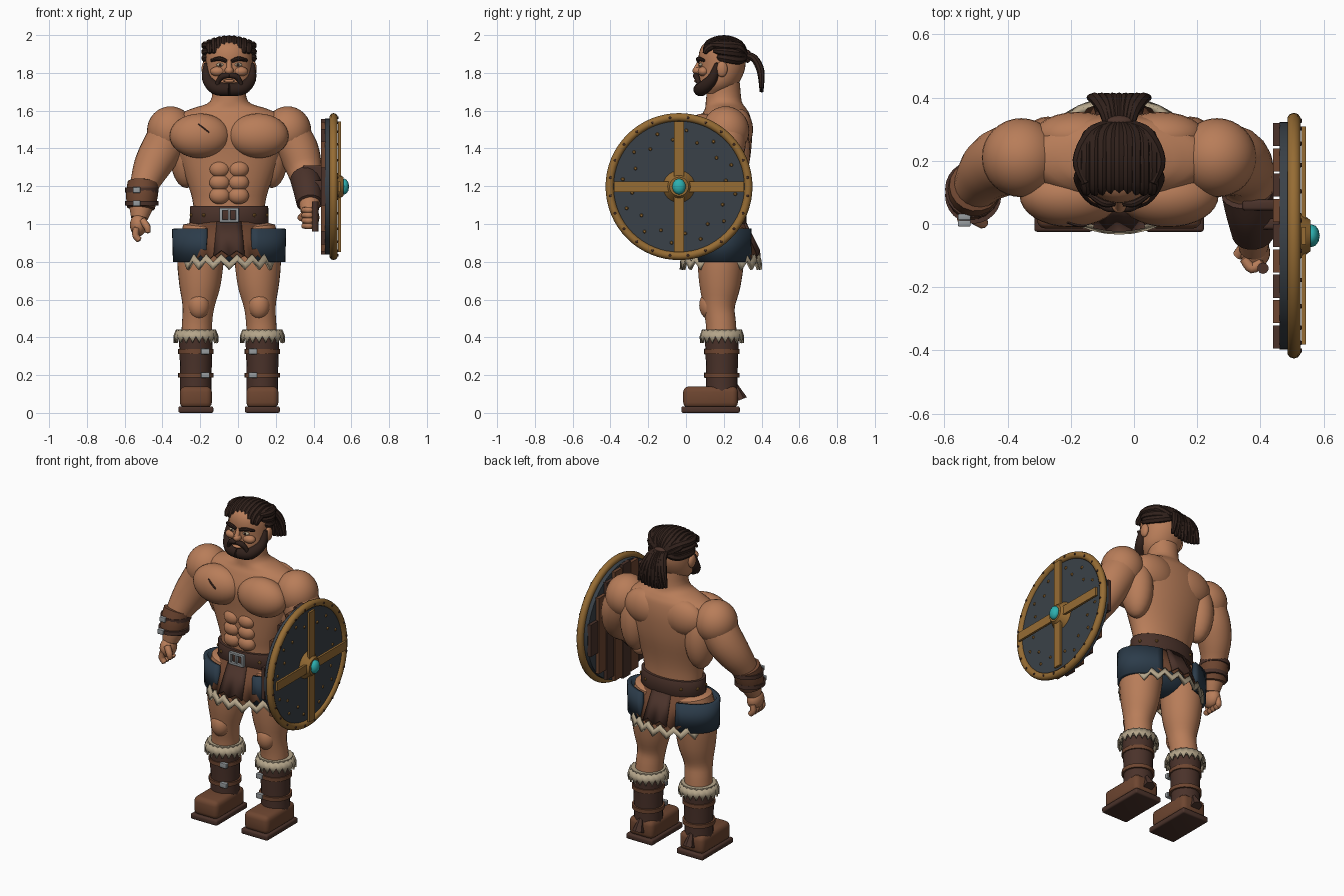
import bpy, bmesh, math
from mathutils import Vector, Matrix

cube = bpy.data.objects.get("Cube")
if cube:
    bpy.data.objects.remove(cube, do_unlink=True)

MID = -0.047  # the body's mirror plane
made = []


def material(name, *rgb):
    mat = bpy.data.materials.new(name)
    mat.use_nodes = True
    mat.diffuse_color = (*rgb, 1)
    mat.node_tree.nodes["Principled BSDF"].inputs["Base Color"].default_value = (*rgb, 1)
    return mat


skin = material("skin", .48, .205, .1)
hair = material("dark hair", .03, .015, .011)
dark = material("dark leather", .069, .032, .023)
brown = material("brown leather", .156, .061, .03)
slate = material("slate paint", .042, .053, .065)
navy = material("navy cloth", .025, .045, .069)
gold = material("gold", .305, .15, .034)
cream = material("cream fur", .456, .376, .254)
silver = material("silver", .305, .328, .342)
teal = material("teal gem", .026, .43, .43)


def finish(name, bm, *mats):
    bmesh.ops.recalc_face_normals(bm, faces=bm.faces)
    mesh = bpy.data.meshes.new(name)
    bm.to_mesh(mesh)
    bm.free()
    obj = bpy.data.objects.new(name, mesh)
    bpy.context.collection.objects.link(obj)
    for mat in mats:
        mesh.materials.append(mat)
    made.append(obj)
    return obj


def at(side, across, y, z):
    return Vector((MID + side * across, y, z))


def ball(name, loc, radii, mat, seg=24):
    bm = bmesh.new()
    bmesh.ops.create_uvsphere(bm, u_segments=seg, v_segments=seg // 2, radius=1,
                              matrix=Matrix.LocRotScale(loc, None, Vector(radii)))
    return finish(name, bm, mat)


def box(name, loc, size, mat, bevel=0):
    bm = bmesh.new()
    bmesh.ops.create_cube(bm, size=1, matrix=Matrix.LocRotScale(loc, None, Vector(size)))
    if bevel:
        bmesh.ops.bevel(bm, geom=bm.edges[:], offset=bevel, segments=3, profile=.5, affect='EDGES')
    return finish(name, bm, mat)


def cylinder(name, start, end, r_start, r_end, mat, seg=24):
    start, end = Vector(start), Vector(end)
    bm = bmesh.new()
    turn = (end - start).to_track_quat('Z', 'Y')
    bmesh.ops.create_cone(bm, cap_ends=True, segments=seg, radius1=r_start, radius2=r_end,
                          depth=(end - start).length,
                          matrix=Matrix.LocRotScale((start + end) / 2, turn, None))
    return finish(name, bm, mat)


def smooth_rows(rows, steps):
    """Catmull-Rom interpolation of rows of numbers."""
    out = []
    for i in range(len(rows) - 1):
        quad = [rows[max(i - 1, 0)], rows[i], rows[i + 1], rows[min(i + 2, len(rows) - 1)]]
        for k in range(steps):
            t = k / steps
            out.append([b + t * ((c - a) + t * ((2*a - 5*b + 4*c - d) + t * (3*b - a - 3*c + d))) / 2
                        if t else b for a, b, c, d in zip(*quad)])
    return out + [list(rows[-1])]


def bridge(name, rings, tips, mat):
    """Skin a row of closed rings and close both ends at the tips."""
    bm = bmesh.new()
    loops = [[bm.verts.new(p) for p in ring] for ring in rings]
    n = len(loops[0])
    for low, high in zip(loops, loops[1:]):
        for i in range(n):
            bm.faces.new((low[i], low[(i + 1) % n], high[(i + 1) % n], high[i]))
    for loop, tip in zip((loops[0], loops[-1]), tips):
        v = bm.verts.new(tip)
        for i in range(n):
            bm.faces.new((loop[i], loop[(i + 1) % n], v))
    return finish(name, bm, mat)


def tube(name, side, points, mat, seg=16, steps=4):
    """Limb or strand through (across, y, z, radius) points."""
    rows = smooth_rows(points, steps)
    path = [at(side, *row[:3]) for row in rows]
    rings, old, turn = [], Vector((0, 0, 1)), None
    for i, (p, row) in enumerate(zip(path, rows)):
        way = (path[min(i + 1, len(path) - 1)] - path[max(i - 1, 0)]).normalized()
        step = old.rotation_difference(way)
        turn = step @ turn if turn else step
        old = way
        angles = [math.tau * k / seg for k in range(seg)]
        rings.append([p + turn @ Vector((math.cos(a), math.sin(a), 0)) * row[3] for a in angles])
    tips = (path[0] - (path[1] - path[0]).normalized() * rows[0][3] * .4,
            path[-1] + old * rows[-1][3] * .4)
    return bridge(name, rings, tips, mat)


def loft(name, rows, mat, seg=32, steps=4):
    """Upright body through (z, y, half width, half depth) rows."""
    rings = [[(MID + rx * math.cos(math.tau * k / seg), y + ry * math.sin(math.tau * k / seg), z)
              for k in range(seg)] for z, y, rx, ry in smooth_rows(rows, steps)]
    return bridge(name, rings, [(MID, r[1], r[0]) for r in (rows[0], rows[-1])], mat)


def band(name, x, y, arc, top, bottom, mat, teeth, zig_top=0, zig_bottom=0, thick=.012):
    """Curved strip with toothed edges; angles run from the front, edges are (z, rx, ry)."""
    bm = bmesh.new()
    pairs = []
    for k in range(2 * teeth + 1):
        a = arc[0] + (arc[1] - arc[0]) * k / (2 * teeth)
        pairs.append([bm.verts.new((x + rx * math.sin(a), y - ry * math.cos(a), z - (k % 2) * zig))
                      for (z, rx, ry), zig in ((top, zig_top), (bottom, zig_bottom))])
    for p, q in zip(pairs, pairs[1:]):
        bm.faces.new((p[0], p[1], q[1], q[0]))
    bmesh.ops.remove_doubles(bm, verts=bm.verts, dist=.0001)
    obj = finish(name, bm, mat)
    solid = obj.modifiers.new("thickness", 'SOLIDIFY')
    solid.thickness, solid.offset = thick, 0
    return obj


# Torso and neck
loft("torso", [(.95, .19, .18, .11), (1.1, .19, .19, .11), (1.2, .19, .215, .12), (1.35, .2, .275, .14),
               (1.48, .2, .31, .15), (1.57, .21, .28, .13), (1.61, .21, .2, .11), (1.65, .2, .1, .095),
               (1.75, .2, .09, .085)], skin)
for side, word in ((1, "left"), (-1, "right")):
    ball(word + "_chest", at(side, .155, .09, 1.467), (.16, .1, .118), skin, 32)
    ball(word + "_lat", at(side, .225, .24, 1.38), (.09, .1, .19), skin)
    ball(word + "_back_muscle", at(side, .13, .28, 1.5), (.14, .075, .11), skin)
    ball(word + "_shoulder", at(side, .31, .21, 1.493), (.125, .125, .13), skin, 32)
    for z in (1.29, 1.22, 1.15):
        ball(word + "_abdominal", at(side, .05, .085, z), (.055, .04, .045), skin)
tube("chest_scar", -1, [(.163, .005, 1.53, .004), (.13, -.005, 1.505, .005), (.105, -.004, 1.485, .004)], dark, 6)

# Hanging right arm
tube("right_arm", -1, [(.3, .21, 1.5, .11), (.36, .2, 1.39, .11), (.41, .17, 1.3, .098), (.45, .12, 1.2, .075),
                       (.465, .09, 1.1, .065), (.475, .07, 1.03, .045)], skin, 20)
tube("right_bracer", -1, [(.455, .12, 1.215, .083), (.462, .1, 1.15, .084), (.468, .085, 1.085, .074)], brown, 18)
for z, y in ((1.18, .11), (1.11, .09)):
    cylinder("right_bracer_strap", at(-1, .462, y, z - .012), at(-1, .462, y, z + .012), .089, .089, dark)
    box("right_bracer_buckle", at(-1, .49, y - .088, z), (.04, .02, .03), silver, .004)
ball("right_palm", at(-1, .48, .06, .995), (.045, .06, .06), skin)
tube("right_thumb", -1, [(.46, .02, 1.02, .02), (.435, .005, .985, .019), (.43, .005, .955, .014)], skin, 10)
for k in range(4):
    y = .015 + .03 * k
    tube("right_finger", -1, [(.49, y, .98, .017), (.495, y, .94, .018), (.475, y, .915, .016)], skin, 10)

# Bent left arm that carries the shield
tube("left_arm", 1, [(.3, .21, 1.5, .11), (.365, .2, 1.39, .11), (.4, .16, 1.28, .092), (.415, .07, 1.2, .072),
                     (.425, -.02, 1.12, .058), (.425, -.08, 1.06, .045)], skin, 20)
tube("left_bracer", 1, [(.405, .1, 1.24, .082), (.415, .04, 1.19, .078), (.425, -.03, 1.11, .068)], dark, 18)
ball("left_palm", at(1, .43, -.09, 1.035), (.048, .05, .058), skin)
for k in range(4):
    z = .99 + .028 * k
    tube("left_finger", 1, [(.45, -.12, z, .016), (.42, -.14, z, .017), (.395, -.11, z, .015)], skin, 10)
tube("left_thumb", 1, [(.4, -.07, 1.05, .02), (.375, -.1, 1.03, .017)], skin, 10)
cylinder("shield_grip", at(1, .455, -.14, .96), at(1, .455, -.14, 1.12), .018, .018, dark, 10)
for y, z in ((.06, 1.24), (.0, 1.16)):
    box("shield_strap", at(1, .45, y, z), (.12, .035, .14), dark, .01)

# Round shield
HUB_Y, HUB_Z = -.037, 1.198


def on_shield(x, radius=0, angle=0):
    return Vector((x, HUB_Y + radius * math.cos(angle), HUB_Z + radius * math.sin(angle)))


cylinder("shield_face", on_shield(.46), on_shield(.51), .36, .36, slate, 64)
bpy.ops.mesh.primitive_torus_add(location=on_shield(.506), rotation=(0, math.pi / 2, 0), major_radius=.367,
                                 minor_radius=.022, major_segments=64, minor_segments=10)
rim = bpy.context.object
rim.name = "shield_rim"
rim.data.materials.append(gold)
made.append(rim)
for k in range(-4, 5):
    tall = 2 * math.sqrt(.36 ** 2 - (abs(k) * .08 + .03) ** 2) if abs(k) < 4 else .2
    box("shield_plank", (.451, HUB_Y + k * .08, HUB_Z), (.022, .073, tall), brown if k % 2 else dark)
box("shield_cross_upright", on_shield(.537), (.014, .055, .69), gold)
box("shield_cross_level", on_shield(.537), (.0138, .69, .055), gold)
cylinder("shield_boss", on_shield(.505), on_shield(.558), .088, .05, gold, 32)
ball("shield_gem", on_shield(.562), (.026, .036, .042), teal, 12)
for k in range(24):
    turn = math.tau * (k + .5) / 24
    cylinder("shield_rivet", on_shield(.52, .367, turn), on_shield(.531, .367, turn), .009, .006, dark, 8)
    radius = .3 if k % 2 else .25
    cylinder("shield_stud", on_shield(.508, radius, turn), on_shield(.517, radius, turn), .011, .006, gold, 6)

# Belt and buckle
loft("belt", [(1, .19, .207, .128), (1.003, .19, .209, .13), (1.092, .19, .207, .128), (1.095, .19, .205, .126)],
     dark, 40, 1)
for side in (-1, 1):
    box("buckle_post", at(side, .043, .055, 1.047), (.016, .02, .075), silver, .003)
    box("buckle_bar", at(1, 0, .055, 1.047 + side * .031), (.1, .02, .014), silver, .003)
    for angle in (.7, 1.3, 1.9, 2.5):
        spot = at(side, .207 * math.sin(angle), .19 - .128 * math.cos(angle), 1.047)
        ball("belt_stud", spot, (.01, .01, .01), gold, 8)
box("buckle_prong", at(1, 0, .054, 1.047), (.012, .02, .06), silver, .003)

# Kilt: panels front and back, fur hem, cloth at the hips
ball("kilt_lining", at(1, 0, .19, .9), (.2, .115, .12), navy)
for word, mid in (("front", 0), ("back", math.pi)):
    arc = (mid - 1.05, mid + 1.05)
    band(word + "_kilt", MID, .185, arc, (1.01, .19, .12), (.835, .235, .195), brown, 6, 0, .035)
    band(word + "_kilt_panel", MID, .185, (mid - .33, mid + .33), (1.01, .195, .127), (.83, .25, .204), dark, 2, 0, -.03)
    band(word + "_fur_hem", MID, .185, (mid - 1.2, mid + 1.2), (.838, .24, .199), (.803, .255, .21), cream, 7,
         .042, .045, .018)
for side, word in ((1, "left"), (-1, "right")):
    mid = side * math.pi / 2
    band(word + "_hip_cloth", MID, .19, (mid - 1.15, mid + 1.15), (.975, .29, .158), (.8, .285, .16), navy, 9, 0, 0, .025)

    # Legs
    tube(word + "_leg", side, [(.13, .19, .98, .115), (.15, .185, .83, .124), (.155, .18, .68, .11),
                               (.163, .175, .56, .084), (.17, .185, .47, .08), (.175, .19, .36, .082)], skin, 24)
    ball(word + "_knee", at(side, .16, .125, .57), (.058, .055, .075), skin)

    # Boots
    spot = at(side, .176, .19, 0)
    tube(word + "_boot_shaft", side, [(.176, .19, .06, .085), (.176, .19, .2, .083), (.176, .19, .4, .09)], dark, 20)
    box(word + "_boot_foot", at(side, .176, .13, .083), (.17, .29, .115), brown, .03)
    box(word + "_boot_sole", at(side, .176, .13, .0175), (.185, .31, .035), dark, .01)
    cylinder(word + "_boot_heel_flap", at(side, .176, .255, .16), at(side, .176, .29, .07), .01, .035, dark, 6)
    band(word + "_fur_cuff", spot.x, spot.y, (0, math.tau), (.44, .1, .1), (.405, .114, .112), cream, 20, .008, .035)
    cylinder(word + "_fur_cuff_top", spot + Vector((0, 0, .4)), spot + Vector((0, 0, .442)), .1, .1, cream)
    for z in (.2, .325):
        cylinder(word + "_boot_strap", spot + Vector((0, 0, z - .012)), spot + Vector((0, 0, z + .012)), .094, .094, brown)
        box(word + "_boot_buckle", at(side, .126, .108, z), (.045, .025, .03), silver, .004)

# Head and face
loft("head", [(1.69, .15, .07, .07), (1.74, .17, .11, .105), (1.82, .19, .123, .122), (1.9, .19, .123, .122),
              (1.95, .195, .108, .105), (1.978, .2, .06, .06)], skin)
ball("nose", at(1, 0, .062, 1.812), (.024, .028, .022), skin)
tube("nose_bridge", 1, [(0, .075, 1.865, .012), (0, .055, 1.82, .016)], skin, 10)
ball("lower_lip", at(1, 0, .058, 1.757), (.03, .016, .009), skin)
for side, word in ((1, "left"), (-1, "right")):
    ball(word + "_cheek", at(side, .06, .092, 1.808), (.04, .03, .026), skin)
    ball(word + "_ear", at(side, .128, .19, 1.82), (.018, .03, .042), skin)
    ball(word + "_eye", at(side, .047, .08, 1.843), (.022, .012, .01), cream, 16)
    ball(word + "_pupil", at(side, .047, .07, 1.843), (.008, .004, .008), hair, 10)
    tube(word + "_eyebrow", side, [(.015, .066, 1.862, .01), (.05, .066, 1.875, .012), (.095, .095, 1.866, .008)], hair, 8)
    tube(word + "_beard", side, [(.122, .165, 1.85, .012), (.116, .14, 1.77, .028), (.07, .09, 1.72, .036),
                                 (0, .075, 1.712, .036)], hair, 12)
    tube(word + "_moustache", side, [(0, .05, 1.785, .012), (.035, .054, 1.782, .016), (.06, .066, 1.75, .012),
                                     (.06, .07, 1.72, .012)], hair, 10)

    # Side hair swept back to the tie
    for k in range(3):
        z = 1.95 - .033 * k
        tube(word + "_side_lock", side, [(.105, .13 + .02 * k, z, .014), (.124, .2, z - .005, .024),
                                         (.085, .28, z - .015, .026), (.015, .312, 1.89, .02)], hair, 8)

# Top hair and ponytail
for k in range(-4, 5):
    x = .026 * k
    drop = x * x * 2
    tube("top_lock", 1, [(x, .1, 1.905, .012), (x, .12, 1.955 - drop, .02), (x, .2, 1.98 - drop, .02),
                         (x * .9, .28, 1.95 - drop, .024), (x * .25, .315, 1.89, .018)], hair, 8)
    tube("ponytail_lock", 1, [(x * .3, .31, 1.895, .018), (x * .45, .36, 1.878, .02), (x * .7, .395, 1.81, .02),
                              (x * .9, .4, 1.7 + drop, .01)], hair, 8)
ball("hair_tie", at(1, 0, .325, 1.888), (.05, .022, .035), dark, 16)

# Smooth shading with sharp creases
bpy.ops.object.select_all(action='DESELECT')
for obj in made:
    obj.select_set(True)
bpy.context.view_layer.objects.active = made[0]
bpy.ops.object.shade_smooth_by_angle(angle=math.radians(38))
